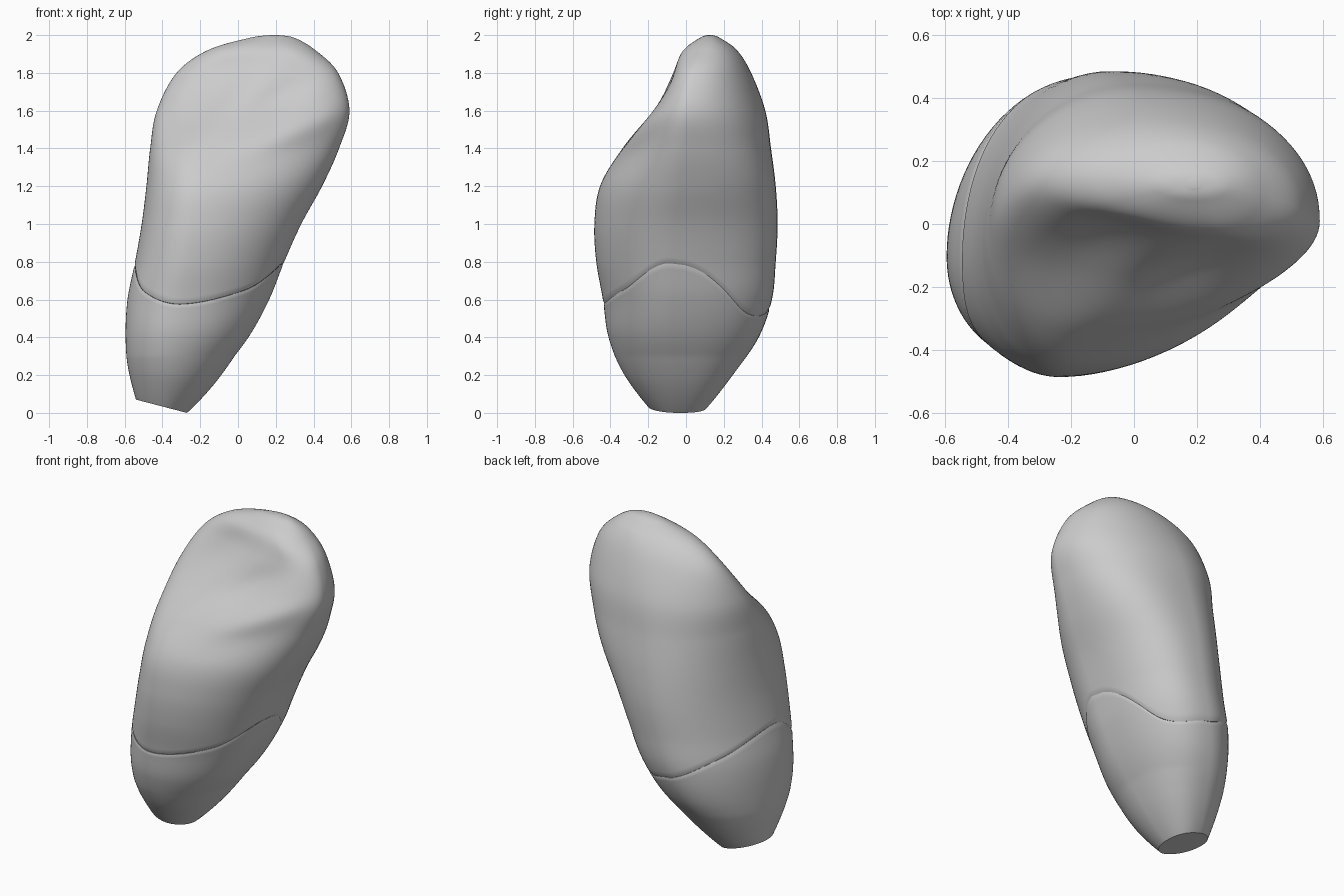
import bpy
import bmesh
import math

if "Cube" in bpy.data.objects:
    bpy.data.objects.remove(bpy.data.objects["Cube"], do_unlink=True)

# One material for the whole tooth
grey = bpy.data.materials.new("plain grey")
grey.use_nodes = True
colour = (0.6, 0.6, 0.6, 1)
grey.diffuse_color = colour
grey.node_tree.nodes["Principled BSDF"].inputs["Base Color"].default_value = colour

# Cross-sections: height, left/right x, front/back y,
# then x of the front and back extremes, y of the left and right extremes
SECTIONS = [
    (0, -.54, -.27, -.2, .11, -.4, -.4, -.04, -.04),
    (.2, -.58, -.1, -.33, .25, -.36, -.33, -.07, -.05),
    (.4, -.595, .055, -.41, .385, -.33, -.25, -.1, -.07),
    (.6, -.585, .165, -.44, .455, -.3, -.18, -.1, -.07),
    (.8, -.545, .245, -.475, .475, -.26, -.12, -.1, -.07),
    (1, -.51, .335, -.485, .485, -.23, -.08, -.09, -.06),
    (1.2, -.485, .445, -.455, .475, -.21, -.05, -.06, -.03),
    (1.4, -.465, .535, -.34, .45, -.17, -.02, -.02, -.01),
    (1.6, -.43, .59, -.2, .42, .08, .02, .06, .01),
    (1.8, -.325, .53, -.08, .345, .33, .08, .13, .05),
    (1.92, -.16, .41, -.015, .27, .25, .14, .14, .1),
    (1.985, .06, .3, .07, .18, .19, .18, .13, .12),
    (2, .17, .21, .11, .14, .19, .19, .125, .125),
]
LAST = len(SECTIONS) - 1
SIDES = 96

# Gum line heights at eighths of a turn, starting from the right side
GUM = [.79, .53, .55, .68, .78, .64, .575, .65]


def smooth(p, q, r, t, f):
    """Smooth curve from q to r, guided by their neighbours p and t."""
    return q + f / 2 * (r - p + f * (2 * p - 5 * q + 4 * r - t + f * (3 * (q - r) + t - p)))


def section(s):
    """Smoothly interpolated cross-section at fractional row s."""
    i = max(0, min(int(s), LAST - 1))
    rows = (SECTIONS[max(0, min(LAST, i + k))] for k in (-1, 0, 1, 2))
    return [smooth(*values, s - i) for values in zip(*rows)]


def bump(x, z, cx, cz, angle, length, width):
    """Soft oval falloff lying diagonally on the front surface."""
    u = (x - cx) * math.cos(angle) + (z - cz) * math.sin(angle)
    v = (z - cz) * math.cos(angle) - (x - cx) * math.sin(angle)
    return math.exp(-(u / length) ** 2 - (v / width) ** 2)


def roundness(c, n, z):
    """Corner fullness of each quarter: square back right, slim front right."""
    low = max(0, min(1, (1.7 - z) / 0.5))
    low = low * low * (3 - 2 * low)
    if n >= 0:
        return 2.07 + 0.55 * low if c >= 0 else 1.93
    return 2.07 - 0.17 * low if c >= 0 else 2.07


def surface(s, t, inset=0.0):
    """Point on the tooth at row s and angle t around it."""
    z, west, east, south, north, xs, xn, yw, ye = section(s)
    c, n = math.cos(t), math.sin(t)
    px, py = (abs(k) ** (2 / roundness(c, n, z)) for k in (c, n))
    side_x, side_y = (east, ye) if c >= 0 else (west, yw)
    end_x, end_y = (xn, north) if n >= 0 else (xs, south)
    x = end_x + (side_x - end_x) * px
    y = side_y + (end_y - side_y) * py
    z += 0.26 * (-0.27 - x) * max(0, 1 - s / 1.5)
    # Hollows and right-hand rim on the upper front
    if n < 0:
        facing = min(1, -n * 1.6)
        hollow = 0.04 * bump(x, z, 0.2, 1.66, 0.55, 0.24, 0.09)
        hollow += 0.045 * bump(x, z, -0.12, 1.7, 0.8, 0.25, 0.13)
        hollow -= 0.02 * bump(x, z, 0.32, 1.5, 0.4, 0.3, 0.07)
        y += hollow * facing
    return x - c * inset, y - n * inset, z


def neck_row(t):
    """Row where the wavy gum line crosses angle t."""
    turn = t / (math.pi / 4)
    i = int(turn)
    goal = smooth(*(GUM[(i + k) % len(GUM)] for k in (-1, 0, 1, 2)), turn - i)
    low, high = 2.0, 6.0
    for _ in range(30):
        mid = (low + high) / 2
        low, high = (mid, high) if section(mid)[0] < goal else (low, mid)
    return low


def build(name, rows, point):
    """Loft rings of points, closing both ends."""
    bm = bmesh.new()
    rings = [[bm.verts.new(point(r / rows, 2 * math.pi * k / SIDES)) for k in range(SIDES)]
             for r in range(rows + 1)]
    for low, high in zip(rings, rings[1:]):
        for k in range(SIDES):
            j = (k + 1) % SIDES
            bm.faces.new((low[k], low[j], high[j], high[k]))
    bm.faces.new(rings[0][::-1])
    bm.faces.new(rings[-1])
    mesh = bpy.data.meshes.new(name)
    bm.to_mesh(mesh)
    bm.free()
    mesh.materials.append(grey)
    obj = bpy.data.objects.new(name, mesh)
    bpy.context.collection.objects.link(obj)
    bpy.ops.object.select_all(action="DESELECT")
    obj.select_set(True)
    bpy.context.view_layer.objects.active = obj
    bpy.ops.object.shade_smooth_by_angle(angle=math.radians(40))


def root_point(v, t):
    # The top edge tucks in under the crown
    return surface(v * neck_row(t), t, 0.004 * max(0, v - 0.98) / 0.02)


def crown_point(v, t):
    start = neck_row(t)
    return surface(start + (LAST - start) * v, t, 0.006 * max(0, 1 - v / 0.01))


build("tooth_root", 50, root_point)
build("tooth_crown", 100, crown_point)
